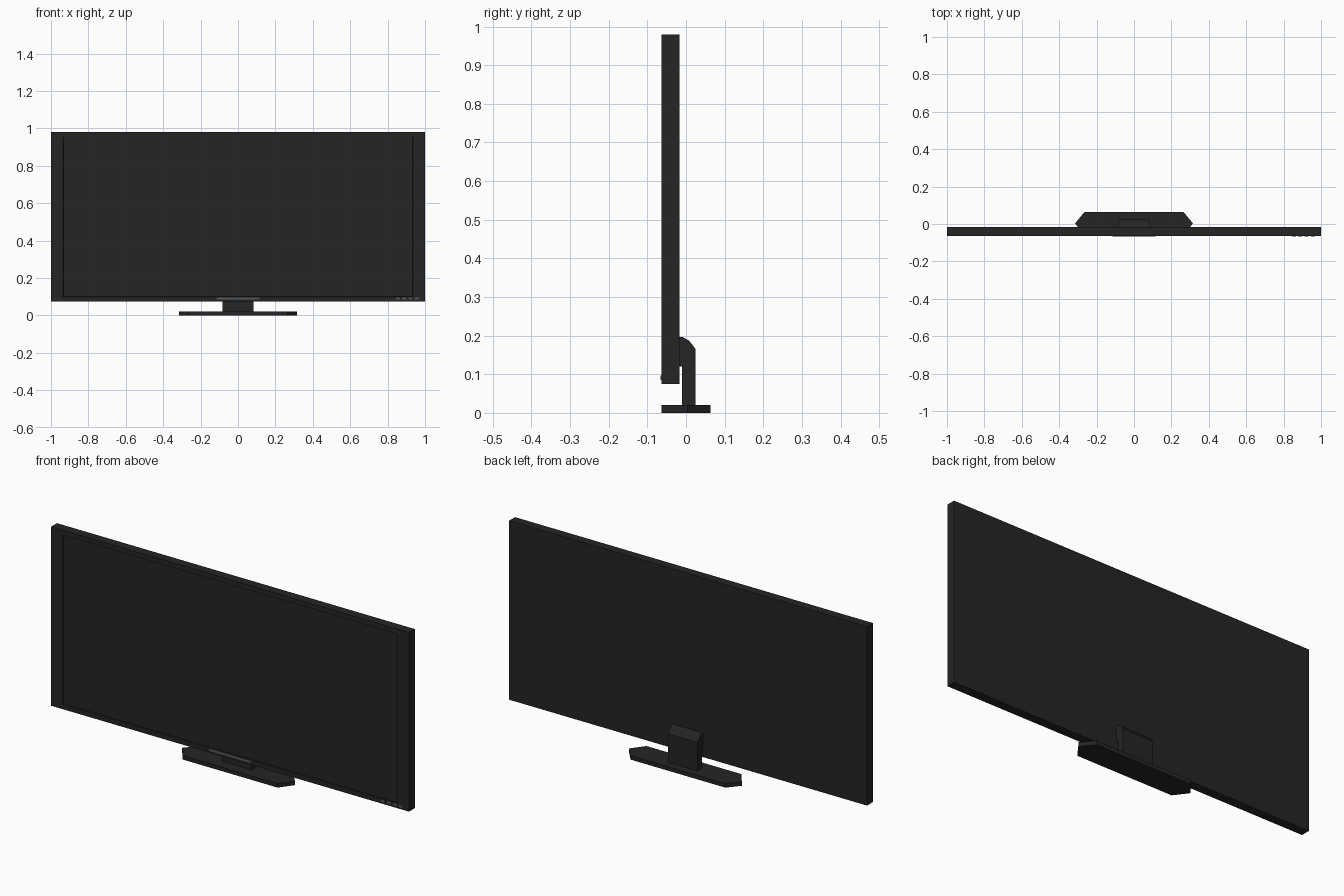
import bpy, bmesh
from mathutils import Vector

if "Cube" in bpy.data.objects:
    bpy.data.objects.remove(bpy.data.objects["Cube"])


def material(name, rgb):
    m = bpy.data.materials.new(name)
    m.diffuse_color = (*rgb, 1)
    m.use_nodes = True
    m.node_tree.nodes["Principled BSDF"].inputs["Base Color"].default_value = m.diffuse_color
    return m


BLACK = material("black_plastic", (0.018, 0.018, 0.018))
TRIM = material("grey_trim", (0.08, 0.10, 0.11))


def finish(bm, name, mat):
    bmesh.ops.recalc_face_normals(bm, faces=bm.faces[:])
    mesh = bpy.data.meshes.new(name)
    bm.to_mesh(mesh)
    bm.free()
    mesh.materials.append(mat)
    ob = bpy.data.objects.new(name, mesh)
    bpy.context.collection.objects.link(ob)
    return ob


def add_box(bm, lo, hi):
    lo, hi = Vector(lo), Vector(hi)
    verts = bmesh.ops.create_cube(bm, size=1)["verts"]
    for v in verts:
        v.co = (lo + hi) / 2 + v.co * (hi - lo)


def box(name, lo, hi, mat):
    bm = bmesh.new()
    add_box(bm, lo, hi)
    return finish(bm, name, mat)


def prism(name, points, vec, mat):
    bm = bmesh.new()
    face = bm.faces.new([bm.verts.new(p) for p in points])
    new = bmesh.ops.extrude_face_region(bm, geom=[face], use_keep_orig=True)["geom"]
    bmesh.ops.translate(bm, vec=vec, verts=[g for g in new if isinstance(g, bmesh.types.BMVert)])
    return finish(bm, name, mat)


# Display panel: box whose front face is inset for the bezel, then pushed in for the screen
FRONT, BACK = -0.063, -0.017
bm = bmesh.new()
add_box(bm, (-1, FRONT, 0.075), (1, BACK, 0.98))
bm.normal_update()
front = min(bm.faces, key=lambda f: f.calc_center_median().y)
bmesh.ops.inset_region(bm, faces=[front], thickness=0.035)
for v in front.verts:
    v.co.x = 0.935 if v.co.x > 0 else -0.935
bmesh.ops.inset_region(bm, faces=[front], thickness=0.001)
for v in front.verts:
    v.co.y = FRONT + 0.006
finish(bm, "display_panel", BLACK)

# Trim strip under the screen and control buttons
box("trim_strip", (-0.115, -0.0655, 0.085), (0.115, FRONT + 0.002, 0.097), TRIM)
for i in range(4):
    x = 0.855 + i * 0.034
    box(f"button_{i + 1}", (x - 0.011, -0.0655, 0.085), (x + 0.011, FRONT + 0.002, 0.097), TRIM)

# Neck: side profile extruded across x
neck = [(-0.01, 0.018), (0.025, 0.018), (0.025, 0.165), (0.008, 0.187),
        (-0.01, 0.197), (-0.018, 0.197), (-0.018, 0.12), (-0.01, 0.12)]
prism("stand_neck", [(-0.083, y, z) for y, z in neck], (0.166, 0, 0), BLACK)

# Foot: flat plate with pointed ends
foot = [(-0.265, -0.063), (0.265, -0.063), (0.315, 0.004),
        (0.265, 0.064), (-0.265, 0.064), (-0.315, 0.004)]
prism("stand_foot", [(x, y, 0) for x, y in foot], (0, 0, 0.02), BLACK)
